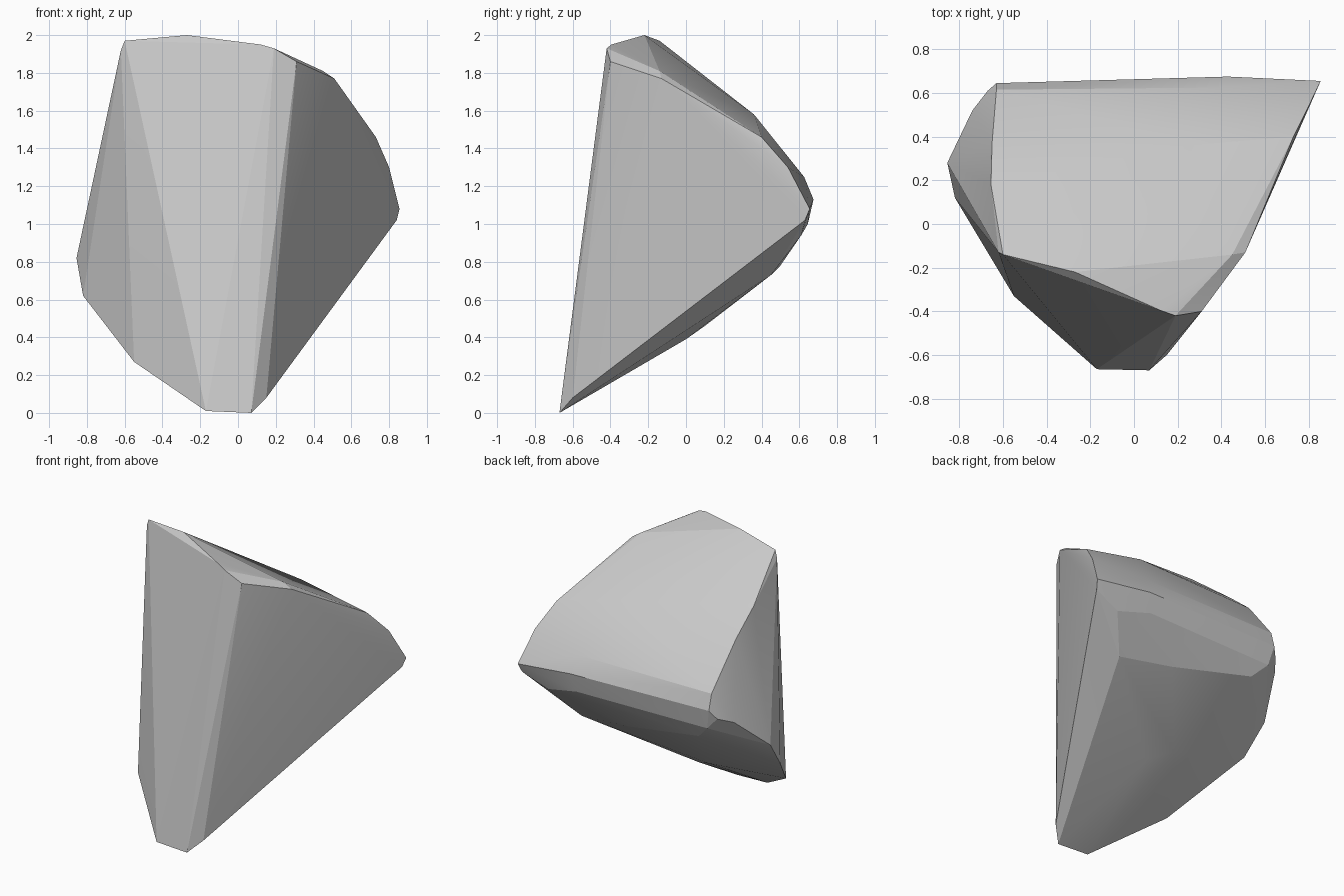
import bpy, bmesh

# Corner points of the faceted rock, grouped by region
crown = [(-0.60, -0.14, 1.97), (-0.27, -0.22, 2.0), (0.12, -0.395, 1.95),
         (0.19, -0.42, 1.93), (0.31, -0.40, 1.86), (0.45, -0.14, 1.81),
         (0.51, -0.13, 1.77), (-0.62, -0.13, 1.92)]
right_edge = [(0.73, 0.40, 1.46), (0.80, 0.54, 1.30), (0.855, 0.655, 1.08),
              (0.84, 0.63, 1.02)]
foot = [(0.15, -0.60, 0.08), (0.07, -0.67, 0.0), (-0.17, -0.665, 0.01)]
left_side = [(-0.55, -0.33, 0.27), (-0.82, 0.12, 0.62), (-0.855, 0.28, 0.82),
             (-0.74, 0.52, 1.04), (-0.67, 0.61, 1.08), (-0.655, 0.18, 1.71),
             (-0.65, 0.37, 1.55)]
back_edge = [(-0.63, 0.615, 1.25), (-0.63, 0.645, 1.14), (-0.60, 0.62, 1.0),
             (0.43, 0.675, 1.13), (0.40, 0.625, 1.25), (0.40, 0.645, 1.0),
             (0.25, 0.36, 1.58)]
underside = [(-0.10, 0.0, 0.39), (-0.25, 0.10, 0.46), (0.10, 0.50, 0.78),
             (0.50, 0.45, 0.73), (0.65, 0.61, 0.94), (-0.50, 0.57, 0.90)]

# Wrap the corners in a convex skin
bm = bmesh.new()
for p in crown + right_edge + foot + left_side + back_edge + underside:
    bm.verts.new(p)
bmesh.ops.convex_hull(bm, input=bm.verts[:])
loose = [v for v in bm.verts if not v.link_faces]
bmesh.ops.delete(bm, geom=loose, context='VERTS')
bmesh.ops.recalc_face_normals(bm, faces=bm.faces[:])

mesh = bpy.data.meshes.new("rock")
bm.to_mesh(mesh)
bm.free()
rock = bpy.data.objects.new("rock", mesh)
bpy.context.collection.objects.link(rock)

# Soften shallow facets, keep the sharp ridges
bpy.context.view_layer.objects.active = rock
rock.select_set(True)
bpy.ops.object.shade_smooth_by_angle(angle=0.2)
